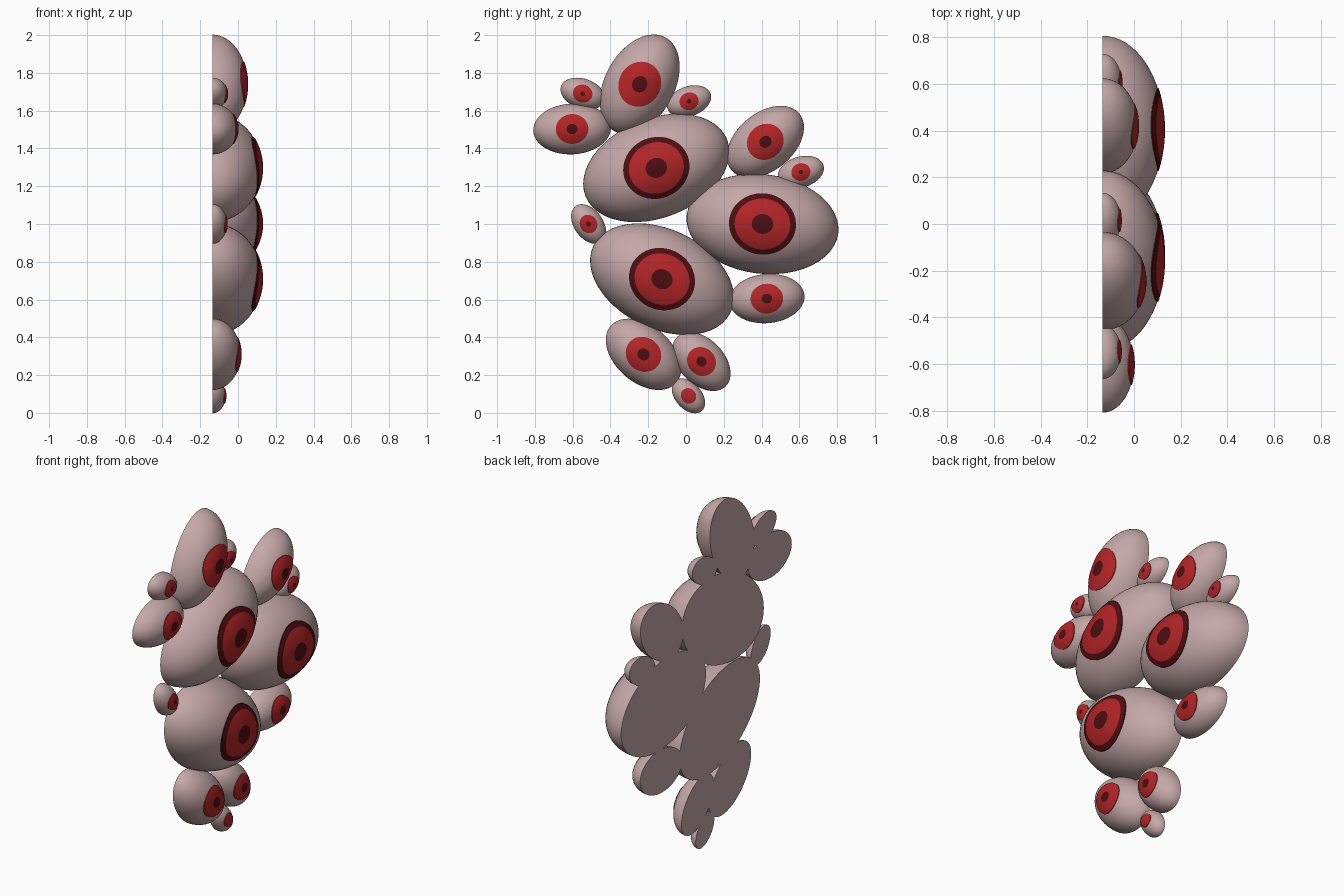
import bpy, bmesh, math
from mathutils import Matrix

if "Cube" in bpy.data.objects:
    bpy.data.objects.remove(bpy.data.objects["Cube"])


def material(name, rgb):
    m = bpy.data.materials.new(name)
    m.diffuse_color = (*rgb, 1)
    m.use_nodes = True
    m.node_tree.nodes["Principled BSDF"].inputs["Base Color"].default_value = m.diffuse_color
    return m


SKIN = material("pale_pink", (0.56, 0.39, 0.39))
RED = material("red", (0.45, 0.018, 0.02))
DARK = material("dark_red", (0.075, 0.004, 0.006))

BACK = -0.135                      # plane of the flat backs
LONG, SHORT, DEPTH = 0.404, 0.263, 0.264   # half sizes of a full-size lobe
LIFT = 0.004                       # how far the eye plates stand off


def finish(bm, name, mats, y, z, tilt):
    # local x = long axis, local y = short axis, local z = outward (+X in world)
    place = (Matrix.Translation((BACK, y, z))
             @ Matrix.Rotation(math.radians(tilt), 4, 'X')
             @ Matrix(((0, 0, 1, 0), (1, 0, 0, 0), (0, 1, 0, 0), (0, 0, 0, 1))))
    bm.transform(place)
    mesh = bpy.data.meshes.new(name)
    bm.to_mesh(mesh)
    bm.free()
    for m in mats:
        mesh.materials.append(m)
    ob = bpy.data.objects.new(name, mesh)
    bpy.context.collection.objects.link(ob)
    bpy.context.view_layer.objects.active = ob
    ob.select_set(True)
    bpy.ops.object.shade_smooth_by_angle(angle=math.radians(40))
    ob.select_set(False)


def lobe(name, y, z, s, tilt):
    # half ellipsoid with a closed flat back
    bm = bmesh.new()
    bmesh.ops.create_uvsphere(bm, u_segments=48, v_segments=32, radius=1)
    low = [v for v in bm.verts if v.co.z < -1e-4]
    bmesh.ops.delete(bm, geom=low, context='VERTS')
    bmesh.ops.holes_fill(bm, edges=[e for e in bm.edges if e.is_boundary], sides=0)
    bmesh.ops.scale(bm, vec=(LONG * s, SHORT * s, DEPTH * s), verts=bm.verts)
    bmesh.ops.recalc_face_normals(bm, faces=bm.faces)
    finish(bm, name, [SKIN], y, z, tilt)


def eye(name, y, z, s, tilt, radius, pupil, ring):
    # thin plate draped over the lobe: pupil, iris and optional dark rim
    iris = radius * 0.83 if ring else radius
    radii = [pupil * 0.5, pupil] if pupil else [radius * 0.3]
    start = radii[-1]
    radii += [start + (iris - start) * k / 4 for k in range(1, 5)]
    if ring:
        radii += [(iris + radius) / 2, radius]
    a, b, d, n = LONG * s, SHORT * s, DEPTH * s, 40

    def point(r, k, lift):
        t = 2 * math.pi * k / n
        px, py = r * 1.04 * math.cos(t), r * 0.95 * math.sin(t)
        return (px, py, d * math.sqrt(1 - (px / a) ** 2 - (py / b) ** 2) + lift)

    bm = bmesh.new()
    centre = bm.verts.new((0, 0, d + LIFT))
    loops = [[bm.verts.new(point(r, k, LIFT)) for k in range(n)] for r in radii]
    loops.append([bm.verts.new(point(radius, k, -0.002)) for k in range(n)])
    radii.append(radius)
    for i, loop in enumerate(loops):
        dark = radii[i] <= pupil + 1e-6 or (ring and radii[i] > iris + 1e-6)
        for k in range(n):
            j = (k + 1) % n
            if i == 0:
                f = bm.faces.new((centre, loop[k], loop[j]))
            else:
                p = loops[i - 1]
                f = bm.faces.new((p[k], loop[k], loop[j], p[j]))
            f.material_index = 1 if dark else 0
    finish(bm, name, [RED, DARK], y, z, tilt)


# name, y, z, scale, tilt in degrees, eye radius, pupil radius, dark rim
PARTS = [
    ("large_lobe_right", 0.405, 1.0, 1.0, -7, 0.171, 0.055, True),
    ("large_lobe_upper", -0.157, 1.297, 1.0, 22, 0.171, 0.055, True),
    ("large_lobe_lower", -0.127, 0.708, 1.0, -26, 0.171, 0.055, True),
    ("top_lobe", -0.245, 1.74, 0.70, 61, 0.117, 0.042, False),
    ("upper_right_lobe", 0.42, 1.435, 0.58, 40, 0.097, 0.032, False),
    ("lower_right_lobe", 0.428, 0.605, 0.495, 5, 0.083, 0.027, False),
    ("upper_left_lobe", -0.603, 1.503, 0.51, 3, 0.083, 0.028, False),
    ("bottom_left_lobe", -0.225, 0.31, 0.57, -41, 0.094, 0.032, False),
    ("bottom_right_lobe", 0.082, 0.272, 0.455, -46, 0.077, 0.027, False),
    ("small_lobe_upper_left", -0.547, 1.69, 0.30, -19, 0.05, 0.012, False),
    ("small_lobe_top", 0.016, 1.65, 0.30, 19, 0.049, 0.012, False),
    ("small_lobe_right", 0.608, 1.275, 0.31, 17, 0.049, 0.012, False),
    ("small_lobe_left", -0.516, 1.0, 0.29, -54, 0.048, 0.013, False),
    ("small_lobe_bottom", 0.013, 0.09, 0.265, -48, 0.041, 0, False),
]
for name, y, z, s, tilt, radius, pupil, ring in PARTS:
    lobe(name, y, z, s, tilt)
    eye(name + "_eye", y, z, s, tilt, radius, pupil, ring)
